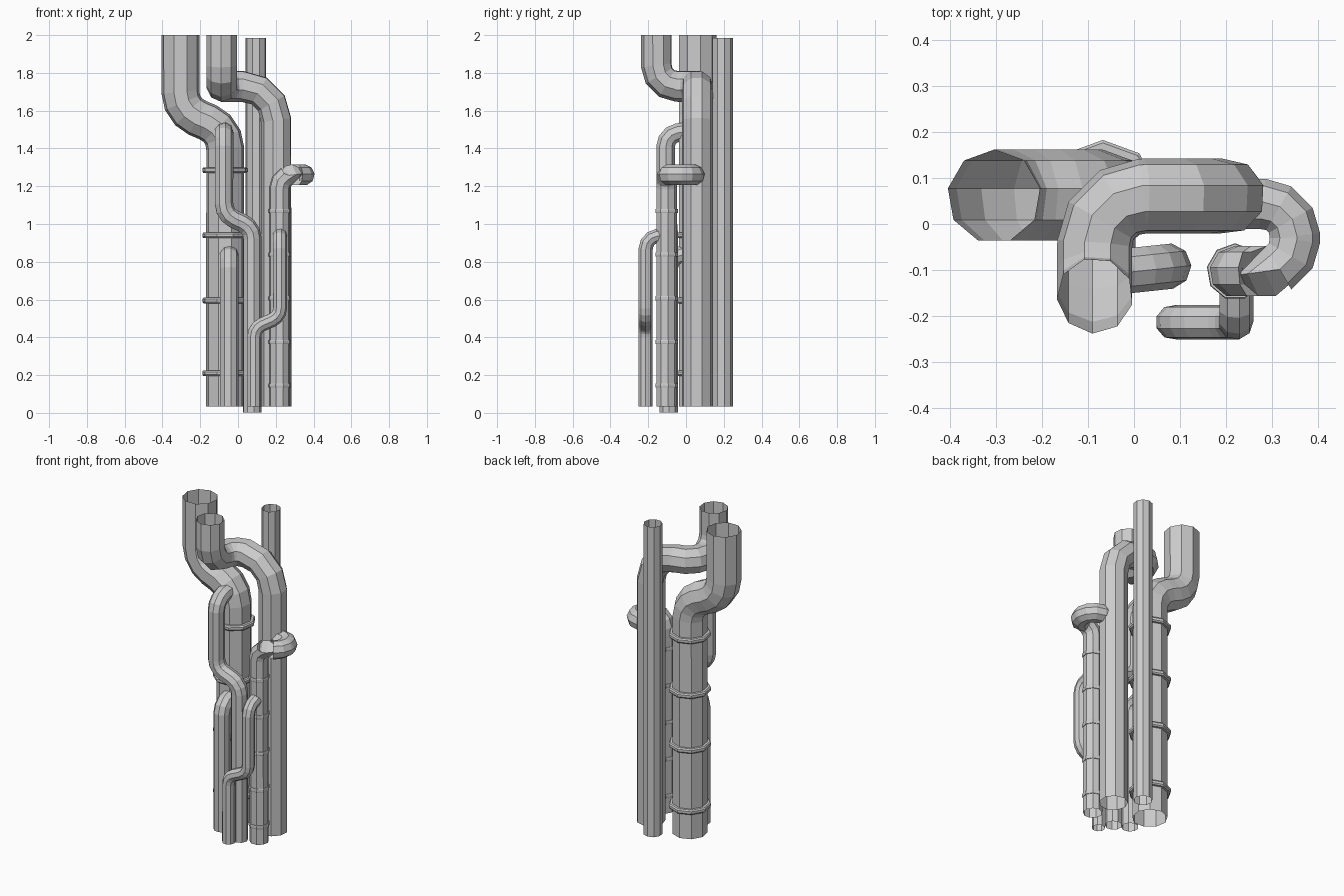
import bpy, bmesh
from math import sin, cos, tan, pi, radians, ceil
from mathutils import Vector, Quaternion

if "Cube" in bpy.data.objects:
    bpy.data.objects.remove(bpy.data.objects["Cube"])

SIDES = 9


def fillet(points):
    """Round each inner corner (x, y, z, radius) with short straight segments."""
    pts = [Vector(p[:3]) for p in points]
    path = [pts[0]]
    for i in range(1, len(pts) - 1):
        p, r = pts[i], points[i][3]
        a, b = (pts[i - 1] - p).normalized(), (pts[i + 1] - p).normalized()
        turn = pi - a.angle(b)
        t = r * tan(turn / 2)
        centre = p + (a + b).normalized() * (r / cos(turn / 2))
        start = p + a * t - centre
        axis = (-a).cross(b).normalized()
        for k in range(4):
            q = centre + Quaternion(axis, turn * k / 3) @ start
            if (q - path[-1]).length > 1e-3:
                path.append(q)
    path.append(pts[-1])
    return path


def make_object(name, bm):
    bmesh.ops.recalc_face_normals(bm, faces=bm.faces)
    mesh = bpy.data.meshes.new(name)
    bm.to_mesh(mesh)
    bm.free()
    ob = bpy.data.objects.new(name, mesh)
    bpy.context.collection.objects.link(ob)
    return ob


def pipe(name, radius, points, phase=10):
    """Open tube swept along the rounded path without twisting."""
    path = fillet(points)
    bm = bmesh.new()
    last, old = None, None
    n = len(path)
    for i, p in enumerate(path):
        d_in = (p - path[max(i - 1, 0)]).normalized()
        d_out = (path[min(i + 1, n - 1)] - p).normalized()
        d = (d_in + d_out).normalized()
        if old is None:
            u = Vector((cos(radians(phase)), sin(radians(phase)), 0))
        else:
            u = old.rotation_difference(d) @ u
        u = (u - d * u.dot(d)).normalized()
        v = Vector(d).cross(u)
        ring = [bm.verts.new(p + radius * (u * cos(2 * pi * k / SIDES) + v * sin(2 * pi * k / SIDES)))
                for k in range(SIDES)]
        if last:
            for k in range(SIDES):
                j = (k + 1) % SIDES
                bm.faces.new((last[k], last[j], ring[j], ring[k]))
        last, old = ring, d
    return make_object(name, bm)


def clamp(name, x, y, z, radius, grow, height, phase=10):
    """Raised band around a vertical pipe."""
    bm = bmesh.new()
    h = height / 2
    profile = [(radius - 0.004, -h), (radius + grow * 0.7, -h), (radius + grow, -h * 0.5),
               (radius + grow, h * 0.5), (radius + grow * 0.7, h), (radius - 0.004, h)]
    rows = []
    for r, dz in profile:
        rows.append([bm.verts.new((x + r * cos(radians(phase) + 2 * pi * k / SIDES),
                                   y + r * sin(radians(phase) + 2 * pi * k / SIDES), z + dz))
                     for k in range(SIDES)])
    for a, b in zip(rows, rows[1:]):
        for k in range(SIDES):
            j = (k + 1) % SIDES
            bm.faces.new((a[k], a[j], b[j], b[k]))
    return make_object(name, bm)


# Large offset pipe with four clamps
pipe("large_offset_pipe", 0.102,
     [(-0.305, 0.06, 2.0), (-0.305, 0.06, 1.60, 0.15), (-0.068, 0.06, 1.50, 0.15), (-0.068, 0.06, 0.035)])
for i, z in enumerate((0.21, 0.595, 0.94, 1.285)):
    clamp(f"large_clamp_{i}", -0.068, 0.06, z, 0.102, 0.021, 0.03)

# Main pipe that turns back, sideways and down
pipe("main_bent_pipe", 0.083,
     [(-0.085, -0.156, 2.0), (-0.085, -0.156, 1.73, 0.11), (-0.085, 0.06, 1.73, 0.105),
      (0.203, 0.06, 1.73, 0.18), (0.203, 0.06, 0.035)], 26)

# Straight rear pipe
pipe("rear_pipe", 0.055, [(0.095, 0.193, 1.985), (0.095, 0.193, 0.033)])

# Right pipe with a U-turn into the main pipe, and its clamps
pipe("u_turn_pipe", 0.056,
     [(0.22, -0.104, 0.035), (0.22, -0.104, 1.26, 0.07), (0.35, -0.104, 1.26, 0.07),
      (0.35, 0.043, 1.26, 0.07), (0.23, 0.043, 1.26)])
for i in range(5):
    clamp(f"u_turn_clamp_{i}", 0.22, -0.104, 0.145 + 0.231 * i, 0.056, 0.006, 0.022)

# Medium front pipe branching from the large pipe
pipe("front_branch_pipe", 0.05,
     [(-0.075, 0.0, 1.49), (-0.075, -0.108, 1.475, 0.075), (-0.075, -0.108, 1.05, 0.09),
      (0.075, -0.092, 0.98, 0.09), (0.075, -0.092, 0.002)])

# Short branch pipe low on the large pipe
pipe("short_branch_pipe", 0.05,
     [(-0.047, 0.0, 0.835), (-0.047, -0.092, 0.835, 0.07), (-0.047, -0.092, 0.035)])

# Thin front pipe branching from the U-turn pipe
pipe("thin_front_pipe", 0.038,
     [(0.222, -0.08, 0.945), (0.222, -0.214, 0.93, 0.07), (0.222, -0.214, 0.51, 0.07),
      (0.085, -0.214, 0.45, 0.07), (0.085, -0.214, 0.035)])
